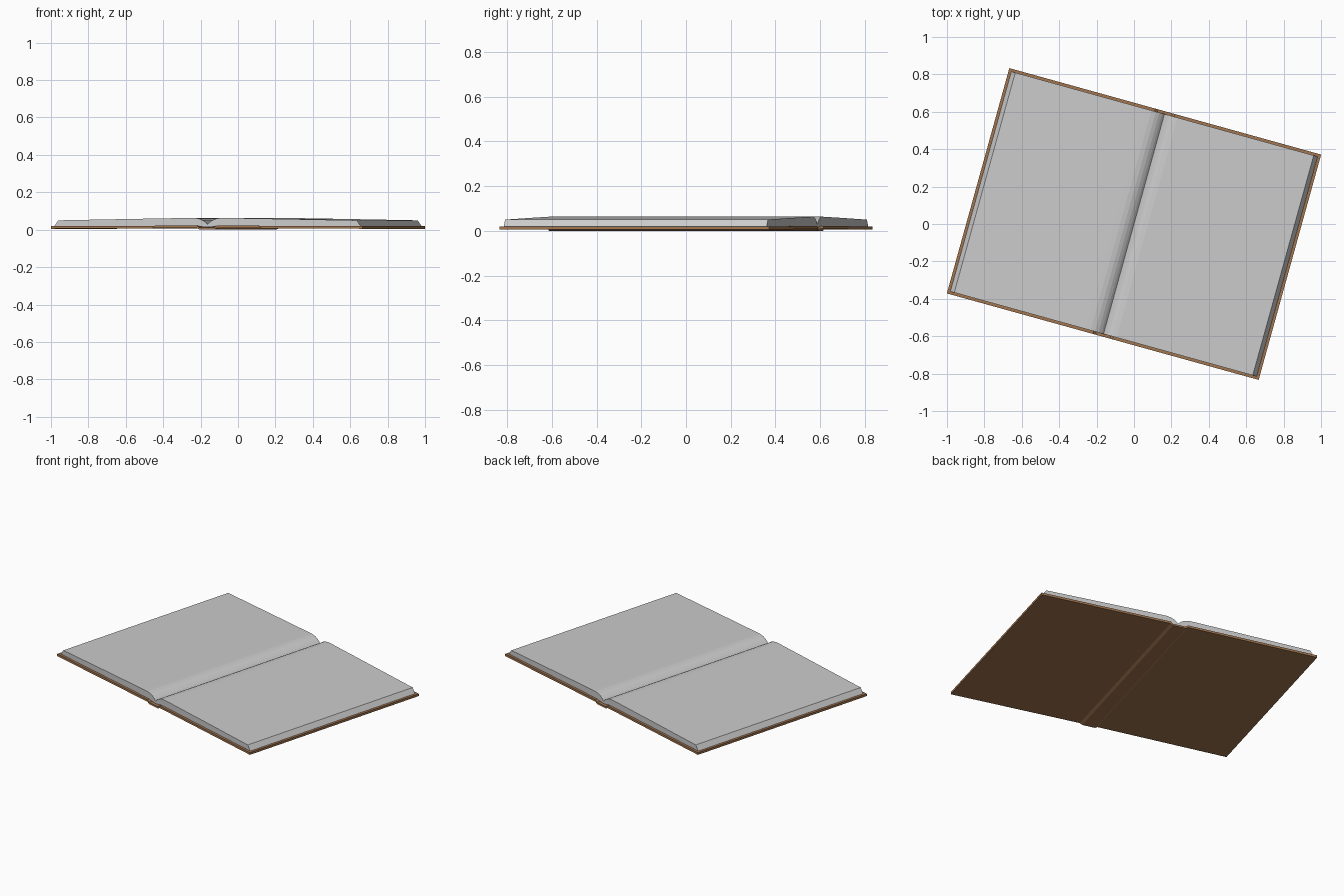
import bpy, math

if "Cube" in bpy.data.objects:
    bpy.data.objects.remove(bpy.data.objects["Cube"])

ANGLE = math.radians(-15.5)


def extrude_profile(name, profile, half_depth):
    """Closed (x, z) profile extruded along y, turned to the book's angle."""
    n = len(profile)
    verts = [(x, y, z) for y in (-half_depth, half_depth) for x, z in profile]
    faces = [tuple(range(n)), tuple(reversed(range(n, 2 * n)))]
    faces += [(i + n, (i + 1) % n + n, (i + 1) % n, i) for i in range(n)]
    mesh = bpy.data.meshes.new(name)
    mesh.from_pydata(verts, [], faces)
    mesh.update()
    obj = bpy.data.objects.new(name, mesh)
    bpy.context.collection.objects.link(obj)
    obj.rotation_euler.z = ANGLE
    return obj


def mirror(points):
    return [(-x, z) for x, z in reversed(points)]


# Cover: two boards joined by a spine strip that drops to the ground
lower = [(0.04, 0.0), (0.055, 0.009), (0.865, 0.005)]
upper = [(0.865, 0.019), (0.055, 0.022), (0.04, 0.011)]
cover = extrude_profile("cover", mirror(lower) + lower + upper + mirror(upper), 0.625)
brown = bpy.data.materials.new("brown_cover")
brown.diffuse_color = (0.36, 0.18, 0.08, 1)
brown.use_nodes = True
brown.node_tree.nodes["Principled BSDF"].inputs["Base Color"].default_value = brown.diffuse_color
cover.data.materials.append(brown)

# Page blocks: slanted fore edge, gentle rise, rounded dip into the gutter
page = [(0.0, 0.013), (0.03, 0.016), (0.06, 0.0215), (0.85, 0.0185),
        (0.828, 0.050), (0.45, 0.057), (0.10, 0.063), (0.072, 0.063),
        (0.048, 0.059), (0.028, 0.051), (0.012, 0.040), (0.0, 0.028)]
extrude_profile("right_pages", page, 0.61)
extrude_profile("left_pages", mirror(page), 0.61)
